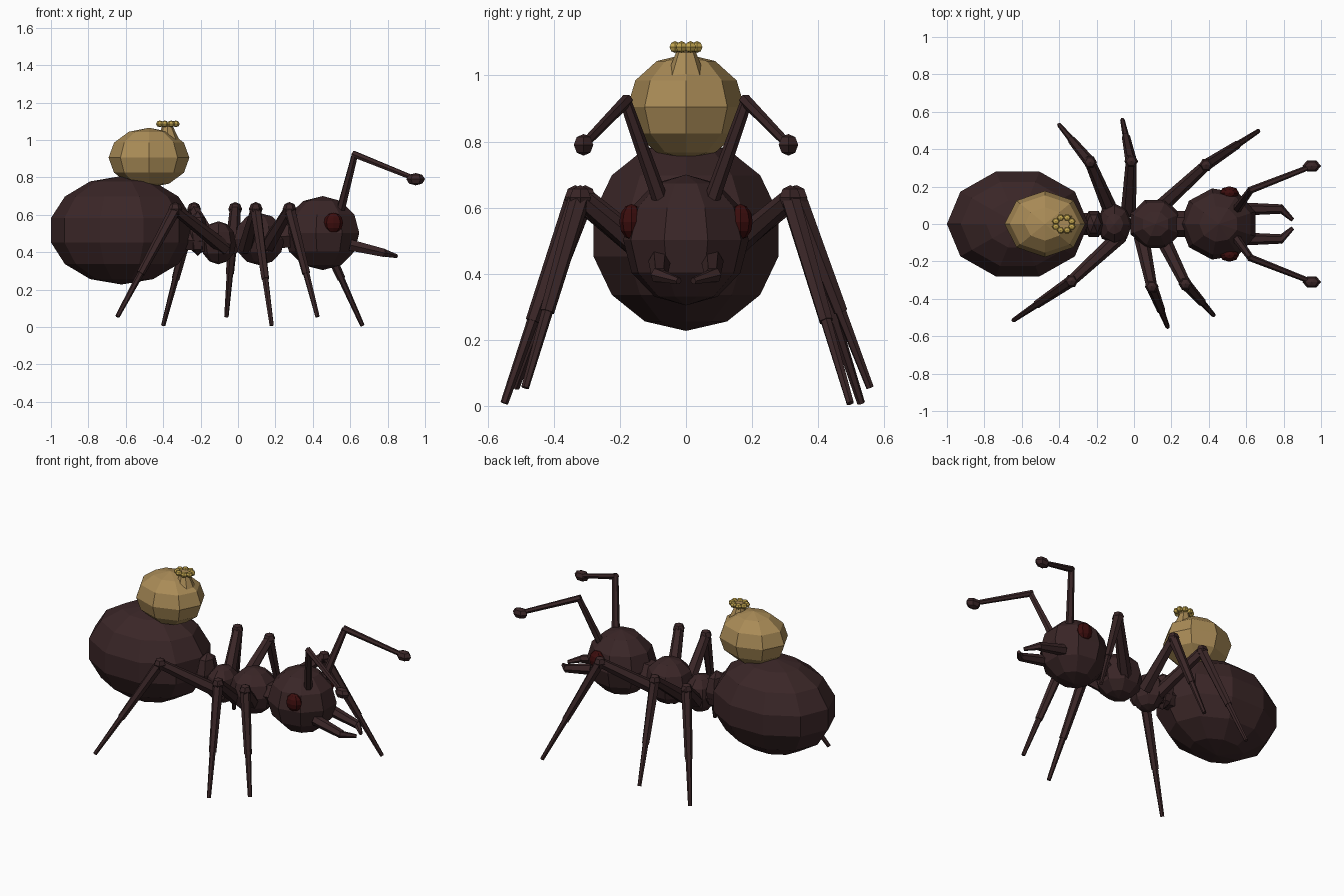
import bpy, bmesh, math
from mathutils import Vector

if "Cube" in bpy.data.objects:
    bpy.data.objects.remove(bpy.data.objects["Cube"])


def material(name, rgb):
    m = bpy.data.materials.new(name)
    m.diffuse_color = (*rgb, 1)
    m.use_nodes = True
    m.node_tree.nodes["Principled BSDF"].inputs["Base Color"].default_value = m.diffuse_color
    return m


SHELL = material("dark brown shell", (0.042, 0.019, 0.020))
EYE = material("dark red", (0.045, 0.004, 0.004))
SACK = material("tan cloth", (0.40, 0.26, 0.095))
CORD = material("yellow cord", (0.56, 0.39, 0.08))


def finish(name, bm, mat):
    bmesh.ops.recalc_face_normals(bm, faces=bm.faces)
    me = bpy.data.meshes.new(name)
    bm.to_mesh(me)
    bm.free()
    me.materials.append(mat)
    ob = bpy.data.objects.new(name, me)
    bpy.context.collection.objects.link(ob)
    return ob


def ball(name, c, r, segs, rings, mat, phase=math.pi):
    """Faceted ellipsoid with one vertex column at the phase angle."""
    bm = bmesh.new()
    c = Vector(c)

    def pt(lat, lon):
        return bm.verts.new(c + Vector((r[0] * math.cos(lat) * math.cos(lon),
                                        r[1] * math.cos(lat) * math.sin(lon),
                                        r[2] * math.sin(lat))))
    loops = []
    for i in range(1, rings):
        lat = -math.pi / 2 + math.pi * i / rings
        loops.append([pt(lat, phase + math.tau * j / segs) for j in range(segs)])
    low = bm.verts.new(c - Vector((0, 0, r[2])))
    top = bm.verts.new(c + Vector((0, 0, r[2])))
    for j in range(segs):
        k = (j + 1) % segs
        bm.faces.new((low, loops[0][k], loops[0][j]))
        bm.faces.new((top, loops[-1][j], loops[-1][k]))
        for a, b in zip(loops, loops[1:]):
            bm.faces.new((a[j], a[k], b[k], b[j]))
    return finish(name, bm, mat)


def limb(name, pieces, mat, sides=6):
    """Tapered straight pieces, each (start, end, start radius, end radius)."""
    bm = bmesh.new()
    for a, b, ra, rb in pieces:
        a, b = Vector(a), Vector(b)
        d = (b - a).normalized()
        u = d.cross(Vector((0, 0, 1)))
        u = u.normalized() if u.length > 1e-4 else Vector((1, 0, 0))
        v = d.cross(u)
        ends = []
        for p, r in ((a, ra), (b, rb)):
            ends.append([bm.verts.new(p + r * (u * math.cos(t) + v * math.sin(t)))
                         for t in (math.tau * i / sides for i in range(sides))])
        for i in range(sides):
            k = (i + 1) % sides
            bm.faces.new((ends[0][i], ends[0][k], ends[1][k], ends[1][i]))
        bm.faces.new(ends[0])
        bm.faces.new(ends[1])
    return finish(name, bm, mat)


# Body segments
ball("abdomen", (-0.622, 0, 0.517), (0.388, 0.302, 0.29), 10, 7, SHELL)
ball("waist_node", (-0.215, 0, 0.50), (0.055, 0.08, 0.12), 6, 4, SHELL)
limb("waist", [((-0.32, 0, 0.47), (-0.13, 0, 0.45), 0.06, 0.06)], SHELL)
ball("rear_thorax", (-0.105, 0, 0.45), (0.095, 0.11, 0.115), 8, 6, SHELL)
ball("front_thorax", (0.115, 0, 0.47), (0.145, 0.14, 0.14), 8, 6, SHELL, math.pi / 8)
limb("neck", [((0.2, 0, 0.48), (0.32, 0, 0.49), 0.07, 0.07)], SHELL)
ball("head", (0.453, 0, 0.502), (0.208, 0.193, 0.198), 9, 6, SHELL)

# Paired head parts
for side, s in (("left", 1), ("right", -1)):
    ball(side + "_eye", (0.51, s * 0.165, 0.557), (0.052, 0.037, 0.054), 8, 6, EYE)
    elbow = (0.625, s * 0.183, 0.922)
    limb(side + "_antenna", [
        ((0.55, s * 0.08, 0.63), elbow, 0.024, 0.018),
        ((0.615, s * 0.178, 0.926), (0.94, s * 0.305, 0.795), 0.019, 0.014)], SHELL)
    ball(side + "_antenna_tip", (0.95, s * 0.31, 0.79), (0.05, 0.034, 0.033), 6, 4, SHELL)
    limb(side + "_mandible", [
        ((0.60, s * 0.08, 0.438), (0.785, s * 0.08, 0.395), 0.034, 0.025),
        ((0.775, s * 0.09, 0.397), (0.848, s * 0.022, 0.378), 0.023, 0.011)], SHELL)

# Legs in a walking pose: hip, knee, foot
LEGS = {
    "left_rear_leg": ((-0.12, 0.06), (-0.235, 0.33), (-0.40, 0.53, 0.008)),
    "left_middle_leg": ((-0.03, 0.06), (-0.015, 0.335), (-0.062, 0.557, 0.055)),
    "left_front_leg": ((0.12, 0.07), (0.385, 0.315), (0.665, 0.497, 0.008)),
    "right_rear_leg": ((-0.07, -0.06), (-0.335, -0.305), (-0.645, -0.515, 0.055)),
    "right_middle_leg": ((0.04, -0.07), (0.095, -0.335), (0.18, -0.55, 0.008)),
    "right_front_leg": ((0.15, -0.07), (0.275, -0.32), (0.425, -0.487, 0.055)),
}
for name, (hip, knee, foot) in LEGS.items():
    hip, knee, foot = Vector((*hip, 0.42)), Vector((*knee, 0.63)), Vector(foot)
    ankle = knee.lerp(foot, 0.6)
    limb(name, [(hip, knee, 0.041, 0.029),
                (knee, ankle, 0.031, 0.022),
                (knee.lerp(foot, 0.58), foot, 0.018, 0.012)], SHELL)
    ball(name + "_knee", knee, (0.037, 0.037, 0.038), 6, 4, SHELL)

# Tied sack carried on the abdomen
ball("sack", (-0.476, 0, 0.905), (0.216, 0.177, 0.16), 8, 6, SACK)
limb("sack_neck", [((-0.372, 0, 0.985), (-0.378, 0, 1.07), 0.064, 0.03),
                   ((-0.378, 0, 1.065), (-0.378, 0, 1.09), 0.03, 0.036)], SACK, 8)
for i in range(8):
    a = math.tau * (i + 0.5) / 8
    ball(f"cord_knot_{i + 1}", (-0.375 + 0.046 * math.cos(a), 0.036 * math.sin(a), 1.086),
         (0.021, 0.019, 0.018), 6, 4, CORD)
